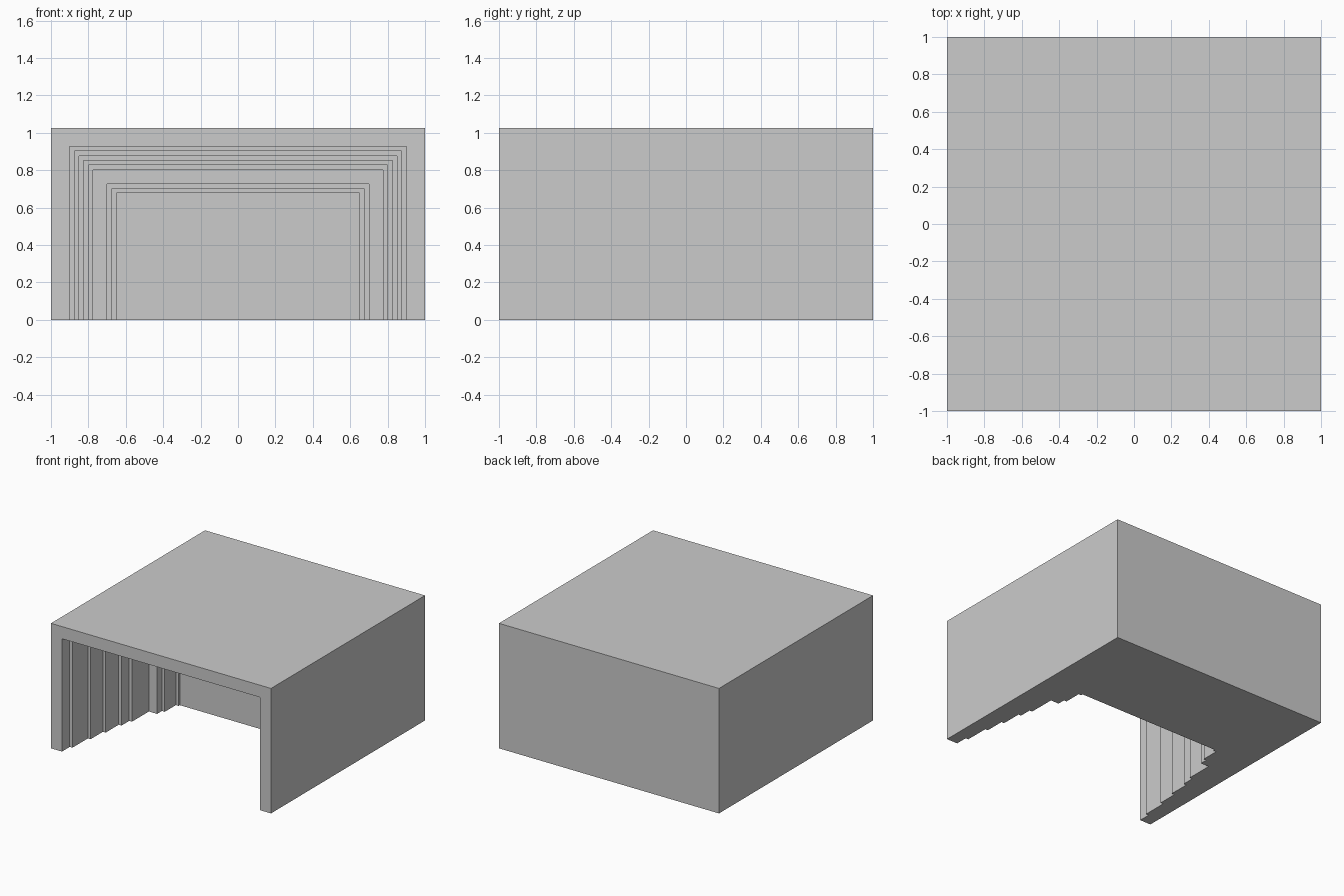
import bpy
import bmesh

cube = bpy.data.objects.get("Cube")
if cube:
    bpy.data.objects.remove(cube, do_unlink=True)

grey = bpy.data.materials.new("plain_grey")
grey.use_nodes = True
color = (0.6, 0.6, 0.6, 1)
grey.diffuse_color = color
grey.node_tree.nodes["Principled BSDF"].inputs["Base Color"].default_value = color

CROWN = 0.027  # extra height of every arch over its half width
# Half width of each recess and the depth where it ends
STEPS = [(0.9, -0.9), (0.875, -0.7), (0.85, -0.54), (0.825, -0.37), (0.8, -0.27),
         (0.775, -0.05), (0.7, 0.013), (0.675, 0.157), (0.65, 0.173)]

# Section path from the back of the shell, round the front rim, into the recesses
path = [(1, 1), (1, -1)]
for width, end in STEPS:
    path += [(width, path[-1][1]), (width, end)]

bm = bmesh.new()


def arch(w, y):
    corners = [(-w, 0), (-w, w + CROWN), (w, w + CROWN), (w, 0)]
    return [bm.verts.new((x, y, z)) for x, z in corners]


# Side walls, roof, front rim and stepped recesses
arches = [arch(w, y) for w, y in path]
for a, b in zip(arches, arches[1:]):
    for i in range(3):
        bm.faces.new((a[i], a[i + 1], b[i + 1], b[i]))

# Back wall outside, back wall inside, and the underside
bm.faces.new(arches[0])
bm.faces.new(arches[-1])
bm.faces.new([a[0] for a in arches] + [a[3] for a in reversed(arches)])
bmesh.ops.recalc_face_normals(bm, faces=bm.faces)

mesh = bpy.data.meshes.new("stepped_shell")
bm.to_mesh(mesh)
bm.free()
mesh.materials.append(grey)
bpy.context.collection.objects.link(bpy.data.objects.new("stepped_shell", mesh))
